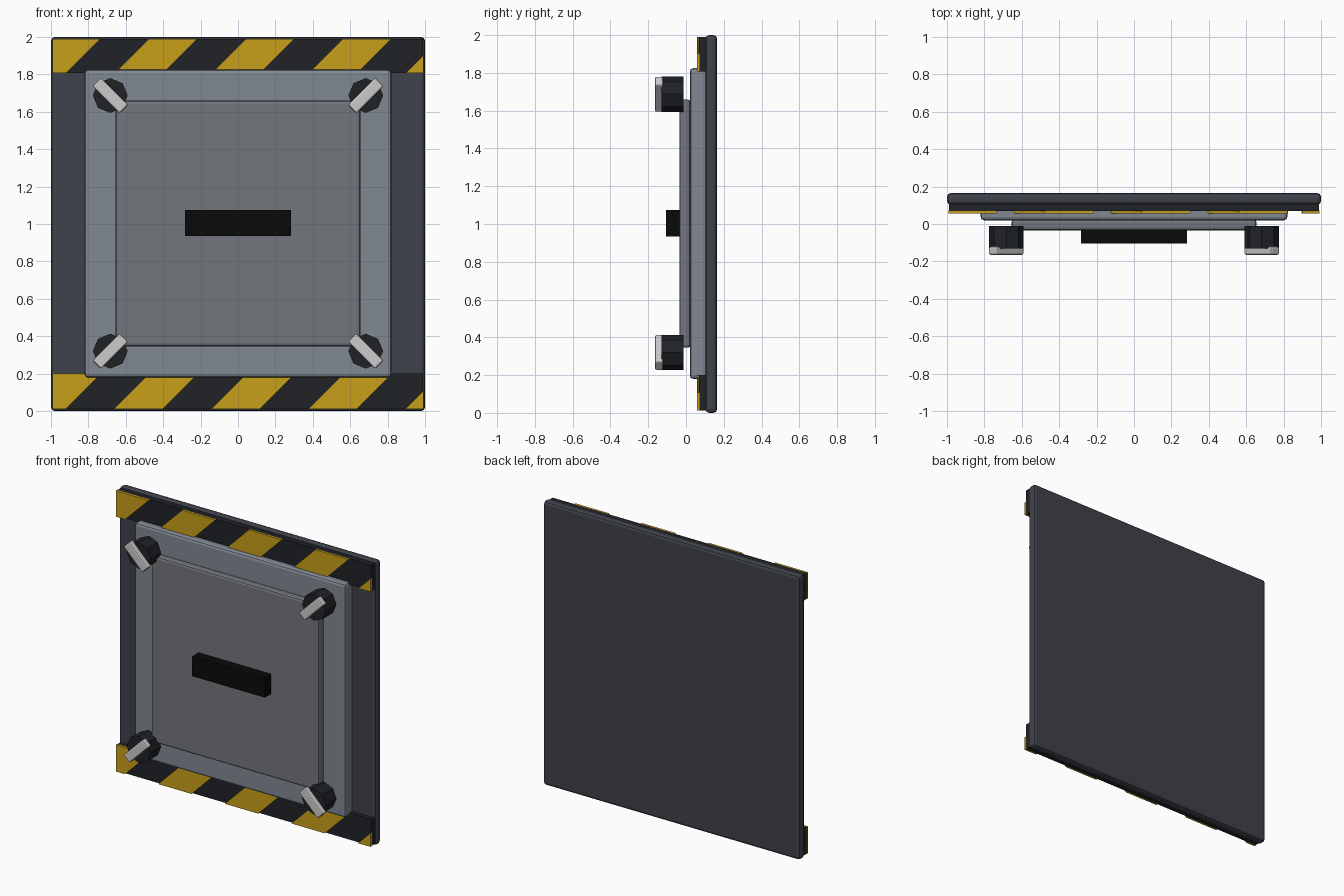
import bpy, bmesh, math
from mathutils import Matrix

if "Cube" in bpy.data.objects:
    bpy.data.objects.remove(bpy.data.objects["Cube"])


def material(name, rgb):
    m = bpy.data.materials.new(name)
    m.diffuse_color = (*rgb, 1)
    m.use_nodes = True
    m.node_tree.nodes["Principled BSDF"].inputs["Base Color"].default_value = m.diffuse_color
    return m


DARK = material("dark_steel", (0.05, 0.055, 0.07))
BLACK = material("black", (0.015, 0.016, 0.02))
JET = material("jet_black", (0.003, 0.003, 0.003))
YELLOW = material("hazard_yellow", (0.58, 0.35, 0.01))
FRAME = material("frame_grey", (0.22, 0.25, 0.29))
PANEL = material("panel_grey", (0.17, 0.18, 0.20))
SILVER = material("silver", (0.6, 0.6, 0.62))


def finish(name, bm, mat, bevel=0, segments=2):
    bmesh.ops.recalc_face_normals(bm, faces=bm.faces)
    if bevel:
        bmesh.ops.bevel(bm, geom=bm.edges[:], offset=bevel, segments=segments,
                        profile=0.5, affect='EDGES')
    mesh = bpy.data.meshes.new(name)
    bm.to_mesh(mesh)
    bm.free()
    mesh.materials.append(mat)
    ob = bpy.data.objects.new(name, mesh)
    bpy.context.collection.objects.link(ob)
    return ob


def box(name, x, y, z, mat, bevel=0):
    """Box from (min, max) ranges on each axis."""
    bm = bmesh.new()
    size = [r[1] - r[0] for r in (x, y, z)]
    mid = [(r[1] + r[0]) / 2 for r in (x, y, z)]
    bmesh.ops.create_cube(bm, size=1, matrix=Matrix.Translation(mid) @ Matrix.Diagonal((*size, 1)))
    return finish(name, bm, mat, bevel)


def stripe(name, centre, z0, z1, y0, y1, limit):
    """Slanted hazard stripe, clipped at the strip ends."""
    h, w = (z1 - z0) / 2, 0.13
    bm = bmesh.new()
    pts = [(centre - w - h, z0), (centre + w - h, z0), (centre + w + h, z1), (centre - w + h, z1)]
    face = bm.faces.new([bm.verts.new((px, y0, pz)) for px, pz in pts])
    ext = bmesh.ops.extrude_face_region(bm, geom=[face])
    verts = [g for g in ext['geom'] if isinstance(g, bmesh.types.BMVert)]
    bmesh.ops.translate(bm, verts=verts, vec=(0, y1 - y0, 0))
    for s in (-1, 1):
        bmesh.ops.bisect_plane(bm, geom=bm.verts[:] + bm.edges[:] + bm.faces[:],
                               plane_co=(s * limit, 0, 0), plane_no=(s, 0, 0), clear_outer=True)
        bmesh.ops.holes_fill(bm, edges=[e for e in bm.edges if e.is_boundary], sides=0)
    finish(name, bm, YELLOW)


# Stacked plates
box("back_plate", (-1, 1), (0.103, 0.165), (0, 2), DARK, 0.02)
box("raised_frame", (-0.82, 0.82), (0.02, 0.108), (0.18, 1.825), FRAME, 0.018)
box("centre_panel", (-0.655, 0.655), (-0.035, 0.024), (0.345, 1.66), PANEL, 0.015)

# Handle block
box("centre_handle", (-0.283, 0.283), (-0.105, -0.03), (0.935, 1.075), JET)

# Hazard strips at top and bottom
for place, z0, z1 in (("bottom", 0.012, 0.2), ("top", 1.807, 1.99)):
    box(place + "_strip", (-0.99, 0.99), (0.07, 0.108), (z0, z1), BLACK)
    for i in range(5):
        stripe(f"{place}_stripe_{i + 1}", -0.957 + 0.519 * i, z0, z1, 0.057, 0.072, 0.992)

# Corner latches: octagonal knob with a diagonal bar
for sx in (-1, 1):
    for sz, z in ((-1, 0.32), (1, 1.687)):
        tag = ("left" if sx < 0 else "right") + ("_lower" if sz < 0 else "_upper")
        bm = bmesh.new()
        bmesh.ops.create_cone(bm, cap_ends=True, segments=8, radius1=0.093, radius2=0.093, depth=0.118,
                              matrix=Matrix.Translation((sx * 0.683, -0.071, z))
                              @ Matrix.Rotation(math.pi / 2, 4, 'X'))
        finish(tag + "_knob", bm, BLACK)
        bar = box(tag + "_latch_bar", (-0.103, 0.103), (-0.022, 0.022), (-0.032, 0.032), SILVER, 0.009)
        bar.location = (sx * 0.683, -0.143, z)
        bar.rotation_euler = (0, -sx * sz * math.pi / 4, 0)
